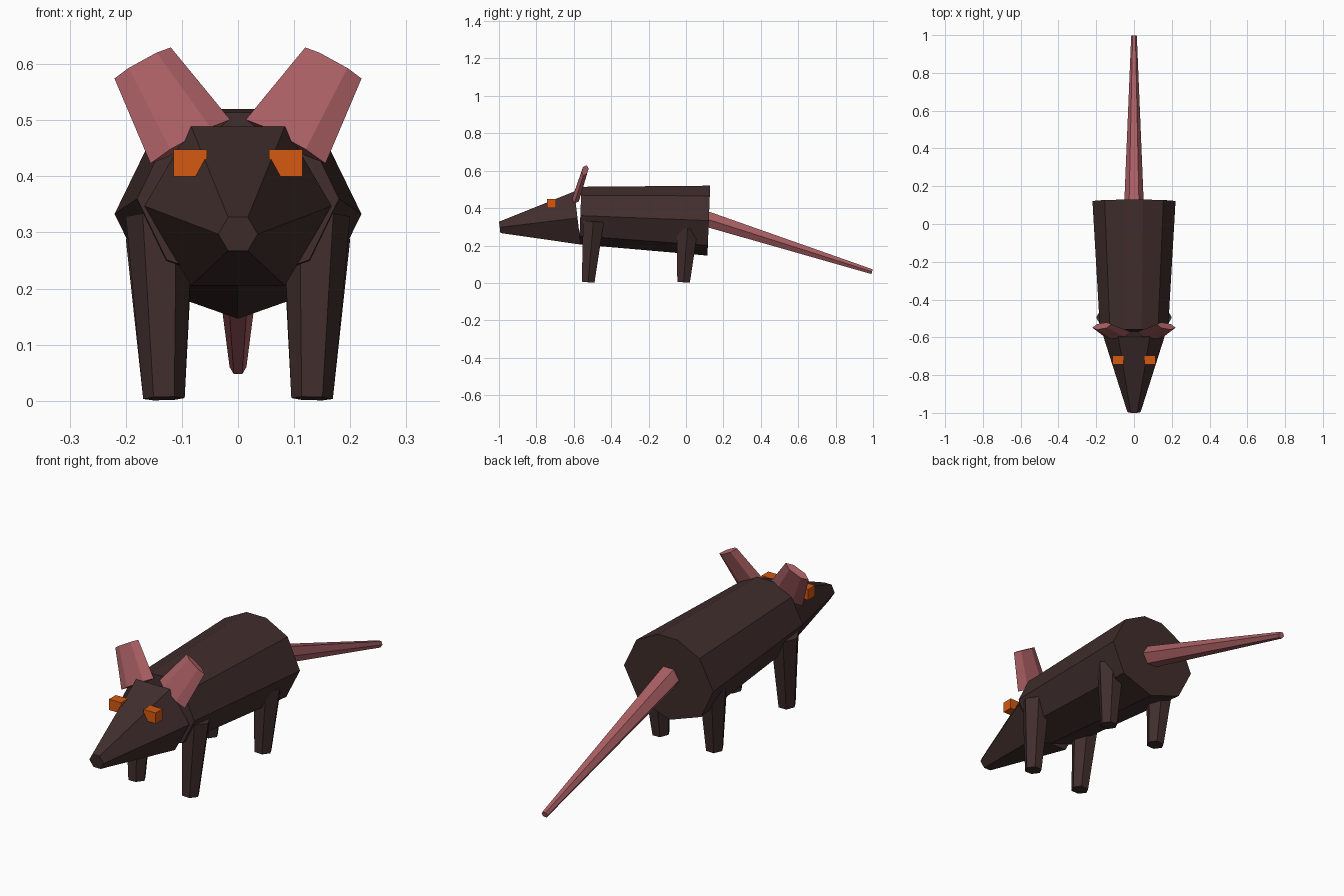
import bpy
import bmesh
from math import cos, sin, pi
from mathutils import Vector

cube = bpy.data.objects.get("Cube")
if cube:
    bpy.data.objects.remove(cube, do_unlink=True)


def material(name, color):
    mat = bpy.data.materials.new(name)
    mat.use_nodes = True
    mat.diffuse_color = (*color, 1)
    mat.node_tree.nodes["Principled BSDF"].inputs["Base Color"].default_value = (*color, 1)
    return mat


FUR = material("dark brown fur", (0.052, 0.027, 0.026))
SKIN = material("dusty pink skin", (0.40, 0.115, 0.127))
EYE = material("orange eye", (0.66, 0.10, 0.006))


def polygon(sides):
    return [(cos(2 * pi * i / sides), sin(2 * pi * i / sides)) for i in range(sides)]


def make_object(name, bm, mat):
    bmesh.ops.recalc_face_normals(bm, faces=bm.faces)
    mesh = bpy.data.meshes.new(name)
    bm.to_mesh(mesh)
    bm.free()
    mesh.materials.append(mat)
    obj = bpy.data.objects.new(name, mesh)
    bpy.context.collection.objects.link(obj)
    return obj


def taper(name, section, start, end, size_start, size_end, mat):
    """Closed tapered prism; sizes are (width, depth) radii across the axis."""
    start, end = Vector(start), Vector(end)
    axis = (end - start).normalized()
    u = Vector((1, 0, 0))
    u = (u - axis * u.dot(axis)).normalized()
    v = axis.cross(u)
    bm = bmesh.new()
    rings = [[bm.verts.new(c + u * (w * a) + v * (d * b)) for a, b in section]
             for c, (w, d) in ((start, size_start), (end, size_end))]
    n = len(section)
    for i in range(n):
        j = (i + 1) % n
        bm.faces.new((rings[0][i], rings[0][j], rings[1][j], rings[1][i]))
    for ring in rings:
        bm.faces.new(ring)
    return make_object(name, bm, mat)


def box(name, center, size, mat):
    bm = bmesh.new()
    bmesh.ops.create_cube(bm, size=1)
    bmesh.ops.scale(bm, vec=size, verts=bm.verts)
    bmesh.ops.translate(bm, vec=center, verts=bm.verts)
    return make_object(name, bm, mat)


hexagon = polygon(6)
octagon = polygon(8)

# Body: octagonal barrel with a small flat along the spine
barrel = octagon[:2] + [(0.22, 1), (-0.22, 1)] + octagon[3:]
taper("body", barrel, (0, 0.122, 0.333), (0, -0.565, 0.36),
      (0.22, 0.187), (0.18, 0.154), FUR)

# Head narrowing to a blunt snout
taper("head", hexagon, (0, -0.58, 0.347), (0, -0.996, 0.297),
      (0.167, 0.165), (0.035, 0.035), FUR)

# Tail
taper("tail", hexagon, (0, 0.10, 0.345), (0, 0.995, 0.06),
      (0.052, 0.048), (0.015, 0.015), SKIN)

# Paired parts
for side, s in (("left", 1), ("right", -1)):
    taper("front_leg_" + side, hexagon, (s * 0.14, -0.495, 0.33),
          (s * 0.132, -0.523, 0.004), (0.06, 0.064), (0.037, 0.039), FUR)
    taper("rear_leg_" + side, hexagon, (s * 0.14, 0.008, 0.29),
          (s * 0.132, -0.013, 0.004), (0.06, 0.064), (0.037, 0.039), FUR)
    taper("ear_" + side, hexagon, (s * 0.085, -0.585, 0.462),
          (s * 0.17, -0.54, 0.602), (0.082, 0.022), (0.058, 0.018), SKIN)
    box("eye_" + side, (s * 0.085, -0.72, 0.4235), (0.06, 0.048, 0.048), EYE)
